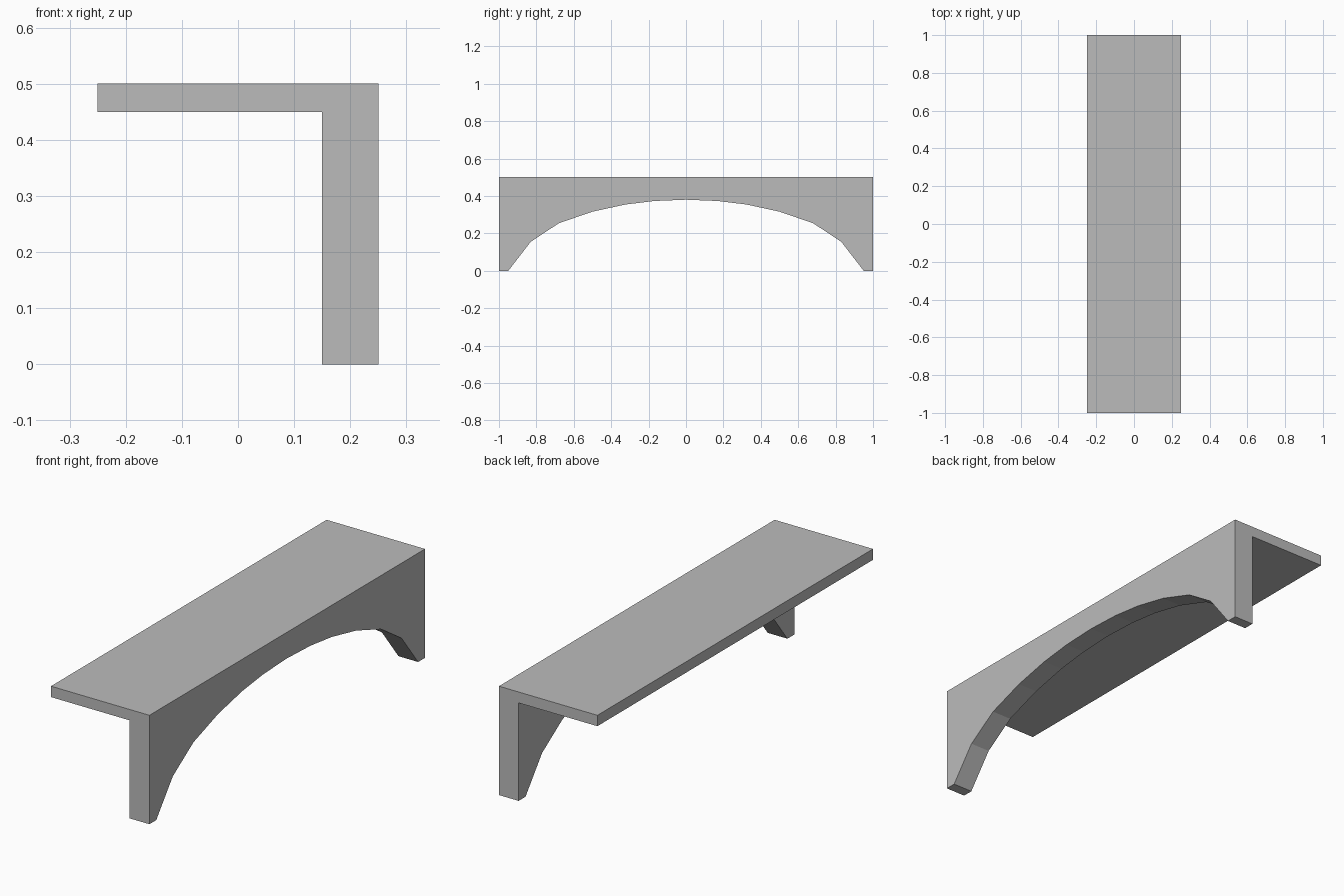
import bpy
import bmesh
from mathutils import Vector

default = bpy.data.objects.get("Cube")
if default:
    bpy.data.objects.remove(default, do_unlink=True)

# Plain grey finish
grey = bpy.data.materials.new("plain_grey")
grey.use_nodes = True
colour = (0.5, 0.5, 0.5, 1)
grey.diffuse_color = colour
grey.node_tree.nodes["Principled BSDF"].inputs["Base Color"].default_value = colour


def prism(name, outline, travel):
    """Extrude a closed outline into a solid along the travel vector."""
    bm = bmesh.new()
    face = bm.faces.new([bm.verts.new(p) for p in outline])
    result = bmesh.ops.extrude_face_region(bm, geom=[face])
    moved = [v for v in result["geom"] if isinstance(v, bmesh.types.BMVert)]
    bmesh.ops.translate(bm, verts=moved, vec=Vector(travel))
    bmesh.ops.recalc_face_normals(bm, faces=bm.faces)
    mesh = bpy.data.meshes.new(name)
    bm.to_mesh(mesh)
    bm.free()
    mesh.materials.append(grey)
    obj = bpy.data.objects.new(name, mesh)
    bpy.context.collection.objects.link(obj)
    return obj


# Shelf top and upright side panel as one L-shaped section
section = [(-0.25, 0.45), (0.15, 0.45), (0.15, 0), (0.25, 0), (0.25, 0.5), (-0.25, 0.5)]
bench = prism("arched_bench", [(x, -1, z) for x, z in section], (0, 2, 0))

# Arch opening, mirrored from one half and continued below the feet
half = [(0.95, -0.1), (0.95, 0), (0.83, 0.155), (0.68, 0.254),
        (0.5, 0.316), (0.325, 0.354), (0.17, 0.373)]
arch = half + [(0, 0.38)] + [(-y, z) for y, z in reversed(half)]
cutter = prism("arch_cutter", [(0.1, y, z) for y, z in arch], (0.2, 0, 0))
cutter.hide_render = True

# Cut the arch through the side panel
cut = bench.modifiers.new("arch_opening", "BOOLEAN")
cut.operation = "DIFFERENCE"
cut.solver = "EXACT"
cut.object = cutter
bpy.context.view_layer.objects.active = bench
bench.select_set(True)
bpy.ops.object.modifier_apply(modifier=cut.name)
bpy.data.objects.remove(cutter, do_unlink=True)
